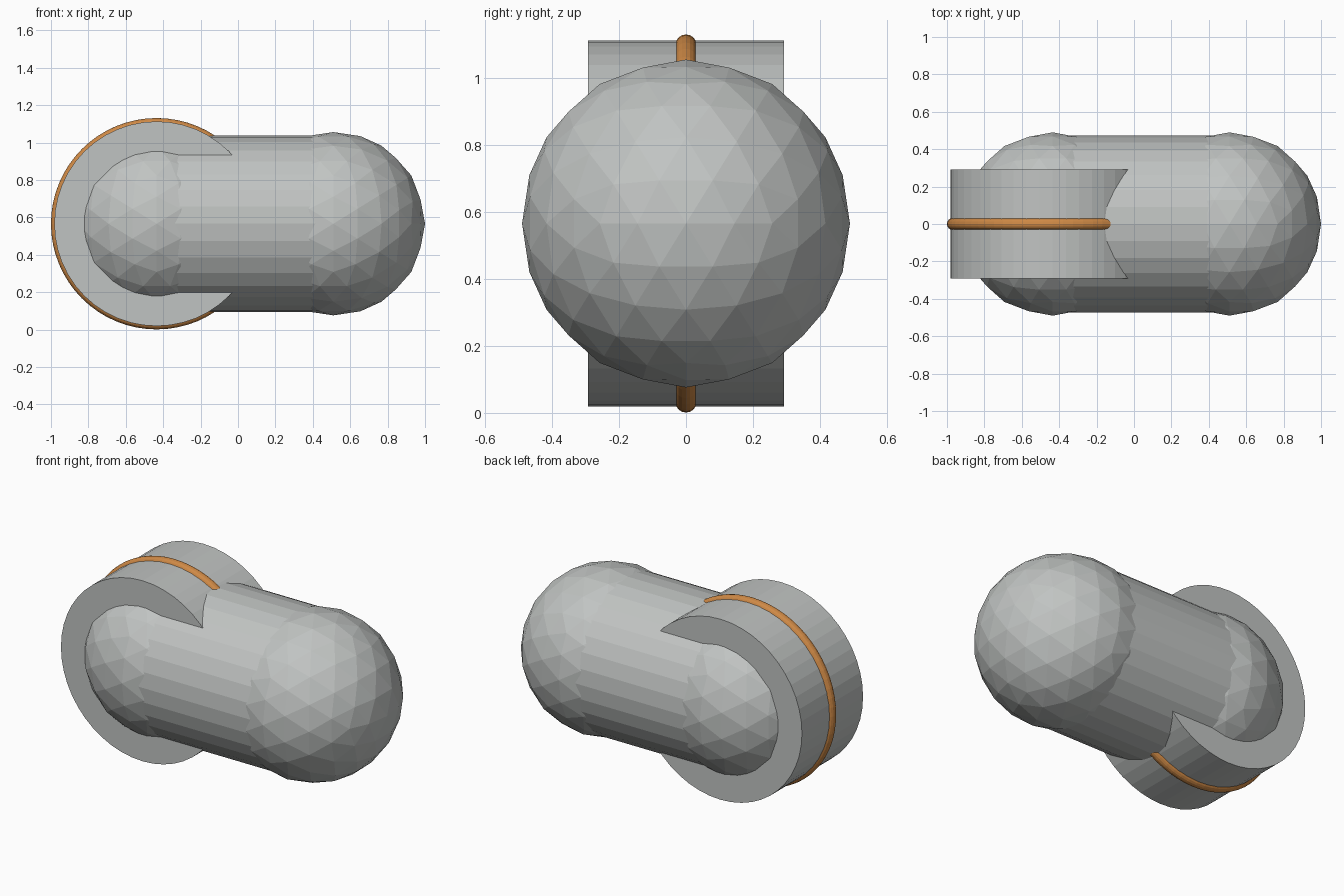
import bpy, bmesh, math
from mathutils import Matrix, Vector

if "Cube" in bpy.data.objects:
    bpy.data.objects.remove(bpy.data.objects["Cube"])

ZC = 0.566            # height of the main axis
X_RING, X_END = -0.435, 0.51   # centres of the two rounded ends


def material(name, rgb):
    m = bpy.data.materials.new(name)
    m.diffuse_color = (*rgb, 1.0)
    m.use_nodes = True
    m.node_tree.nodes["Principled BSDF"].inputs["Base Color"].default_value = m.diffuse_color
    return m


grey = material("pale_grey", (0.53, 0.55, 0.54))
orange = material("orange", (0.62, 0.25, 0.06))


def finish(bm, name, x, mat):
    me = bpy.data.meshes.new(name)
    bm.to_mesh(me)
    bm.free()
    me.materials.append(mat)
    ob = bpy.data.objects.new(name, me)
    ob.location = (x, 0, ZC)
    bpy.context.collection.objects.link(ob)
    return ob


def ball(name, x, radius):
    bm = bmesh.new()
    # tilted so that a pair of icosahedron edges lies level on top
    tilt = Matrix.Rotation(-math.atan(0.618034), 4, 'Y')
    bmesh.ops.create_icosphere(bm, subdivisions=3, radius=radius, matrix=tilt)
    return finish(bm, name, x, grey)


def drum(name, x, radius, length, sides, axis):
    bm = bmesh.new()
    turn = Vector((0, 0, 1)).rotation_difference(Vector(axis)).to_matrix().to_4x4()
    bmesh.ops.create_cone(bm, cap_ends=True, segments=sides, radius1=radius,
                          radius2=radius, depth=length, matrix=turn)
    return finish(bm, name, x, grey)


# capsule body: tube with two slightly wider faceted balls
drum("body_tube", (X_RING + X_END) / 2, 0.472, X_END - X_RING, 32, (1, 0, 0))
ball("left_rounded_end", X_RING, 0.49)
ball("right_rounded_end", X_END, 0.49)

# wide disc across the left end
drum("cross_disc", X_RING, 0.547, 0.585, 48, (0, 1, 0))

# thin orange band around the disc rim
bpy.ops.mesh.primitive_torus_add(major_segments=64, minor_segments=16,
                                 major_radius=0.533, minor_radius=0.032,
                                 location=(X_RING, 0, ZC),
                                 rotation=(math.pi / 2, 0, 0))
band = bpy.context.object
band.name = "rim_band"
band.data.materials.append(orange)
